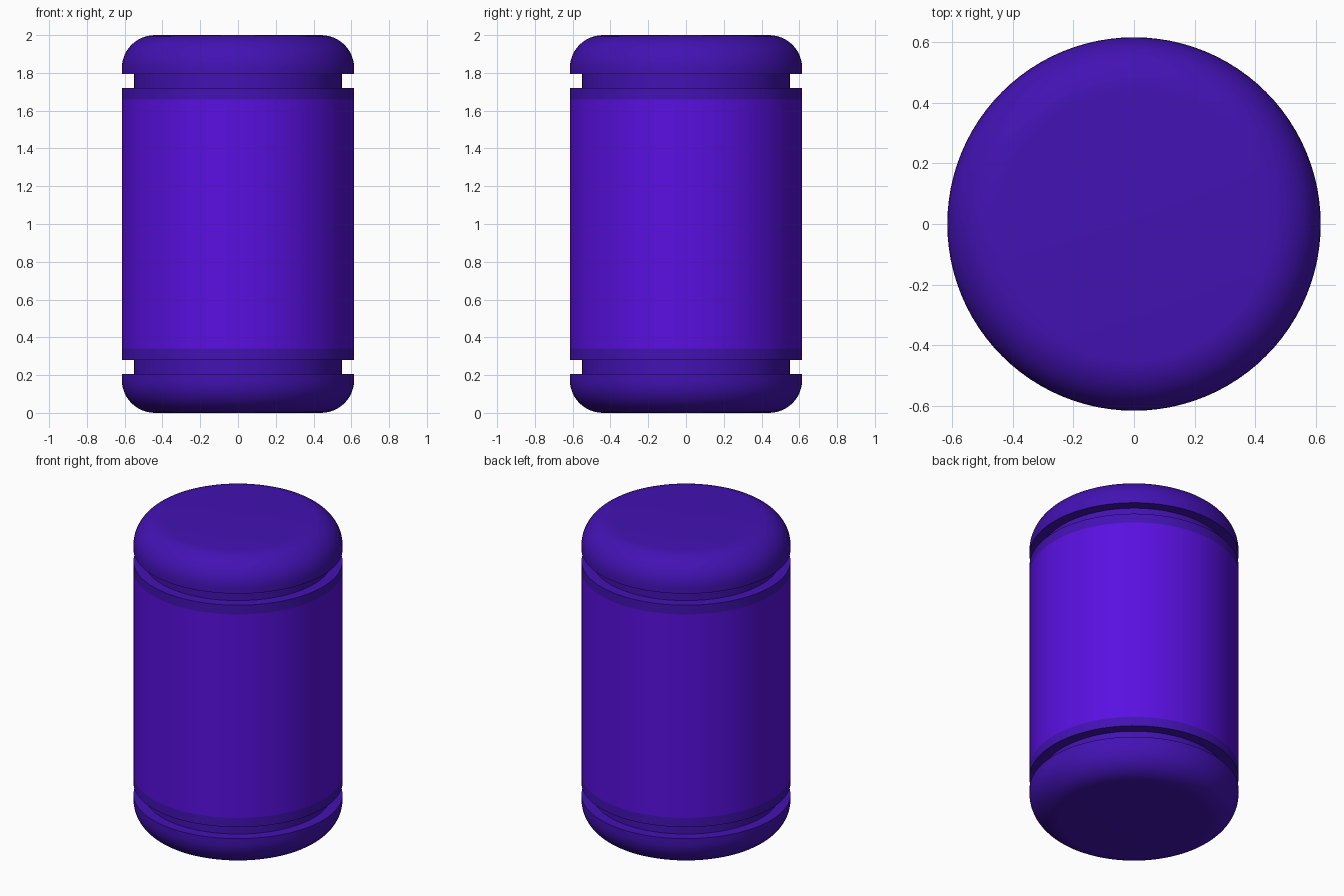
import bpy, bmesh
from math import sin, cos, pi, radians

if "Cube" in bpy.data.objects:
    bpy.data.objects.remove(bpy.data.objects["Cube"])

SEGMENTS = 96
R, GROOVE_R, FILLET, HEIGHT = 0.615, 0.55, 0.175, 2.0


def material(name, color):
    mat = bpy.data.materials.new(name)
    mat.diffuse_color = color
    mat.use_nodes = True
    mat.node_tree.nodes["Principled BSDF"].inputs["Base Color"].default_value = mat.diffuse_color
    return mat


def lathe(name, profile, mat):
    """Revolve (radius, z) points, listed bottom to top, around z."""
    bm = bmesh.new()
    rings = [[bm.verts.new((r * cos(2 * pi * i / SEGMENTS),
                            r * sin(2 * pi * i / SEGMENTS), z))
              for i in range(SEGMENTS)] for r, z in profile]
    for low, high in zip(rings, rings[1:]):
        for i in range(SEGMENTS):
            j = (i + 1) % SEGMENTS
            bm.faces.new((low[i], low[j], high[j], high[i]))
    bmesh.ops.remove_doubles(bm, verts=bm.verts, dist=1e-5)
    mesh = bpy.data.meshes.new(name)
    bm.to_mesh(mesh)
    bm.free()
    mesh.materials.append(mat)
    obj = bpy.data.objects.new(name, mesh)
    bpy.context.collection.objects.link(obj)
    bpy.ops.object.select_all(action='DESELECT')
    obj.select_set(True)
    bpy.context.view_layer.objects.active = obj
    bpy.ops.object.shade_smooth_by_angle(angle=radians(30))
    return obj


shell = material("shell_purple", (0.055, 0.006, 0.45, 1))
bright = material("sleeve_violet", (0.10, 0.005, 0.75, 1))

# Rounded end, groove and shoulder band
end = [(0, 0)]
for k in range(13):
    a = k / 12 * pi / 2
    end.append((R - FILLET + FILLET * sin(a), FILLET - FILLET * cos(a)))
end += [(R, 0.205), (GROOVE_R, 0.205), (GROOVE_R, 0.28), (R, 0.28), (R, 0.34)]
lathe("bottom_end", end, shell)
lathe("top_end", [(r, HEIGHT - z) for r, z in reversed(end)], shell)

# Brighter sleeve around the middle
lathe("middle_sleeve", [(R, 0.34), (R, HEIGHT - 0.34)], bright)
